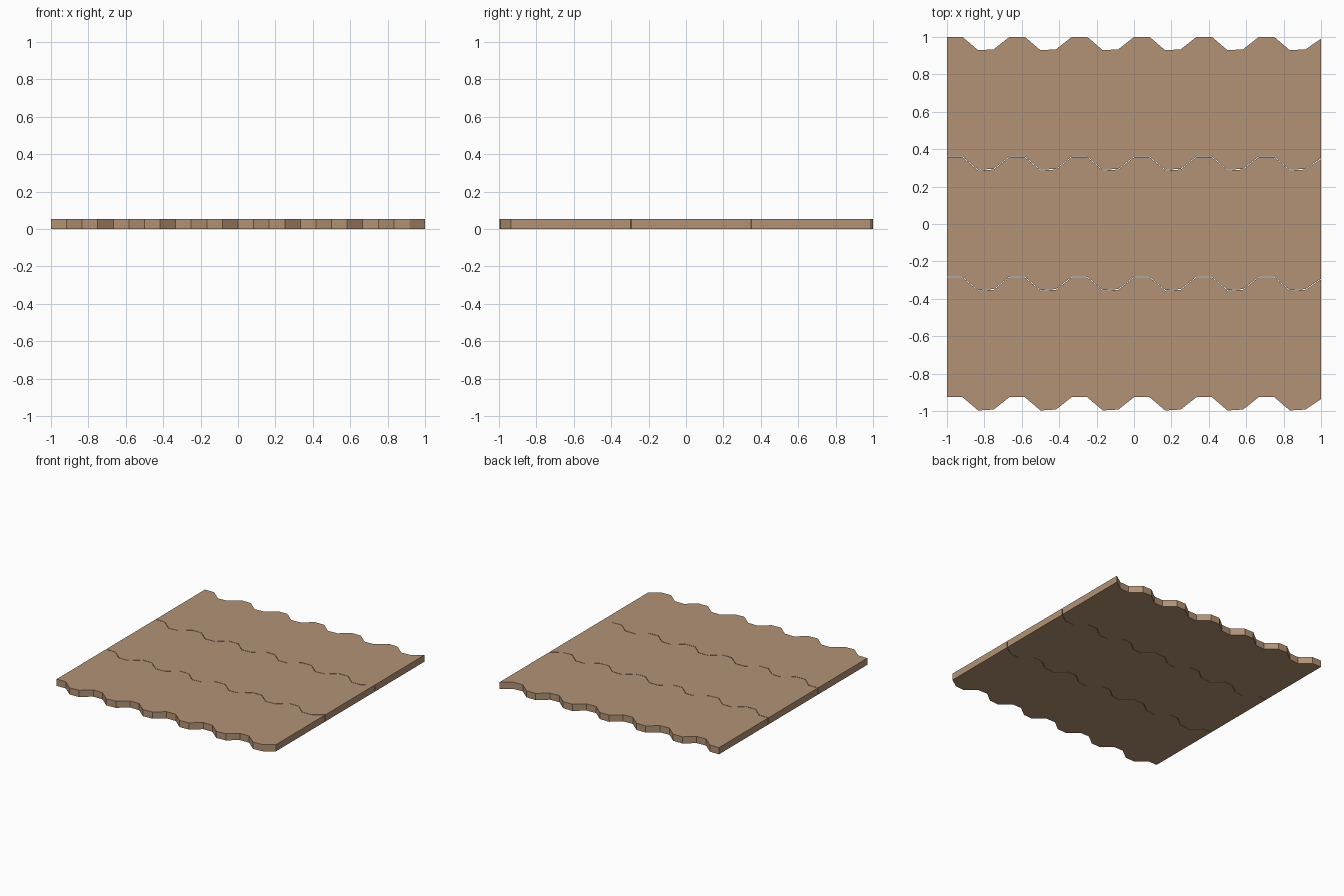
import bpy, bmesh

if "Cube" in bpy.data.objects:
    bpy.data.objects.remove(bpy.data.objects["Cube"])

STEPS = 24
HEIGHT = 0.055
WAVE = [0.0, 0.0, -0.071, -0.066]   # repeating edge profile

mat = bpy.data.materials.new("tan_wood")
mat.diffuse_color = (0.45, 0.29, 0.18, 1)
mat.use_nodes = True
mat.node_tree.nodes["Principled BSDF"].inputs["Base Color"].default_value = mat.diffuse_color


def wave(i):
    return -0.01 if i == STEPS else WAVE[i % 4]


def wavy_board(name, y_front, y_back):
    """Flat board whose front and back edges follow the same stepped wave."""
    bm = bmesh.new()
    rows = []
    for y in (y_front, y_back):
        rows.append([bm.verts.new((-1 + 2 * i / STEPS, y + wave(i), 0))
                     for i in range(STEPS + 1)])
    a, b = rows
    faces = [bm.faces.new((a[i], a[i + 1], b[i + 1], b[i])) for i in range(STEPS)]
    top = bmesh.ops.extrude_face_region(bm, geom=faces, use_keep_orig=True)
    verts = [v for v in top["geom"] if isinstance(v, bmesh.types.BMVert)]
    bmesh.ops.translate(bm, verts=verts, vec=(0, 0, HEIGHT))
    bmesh.ops.recalc_face_normals(bm, faces=bm.faces)
    # merge the flat strips into single top and bottom faces
    bmesh.ops.dissolve_limit(bm, angle_limit=0.01, verts=bm.verts, edges=bm.edges)
    mesh = bpy.data.meshes.new(name)
    bm.to_mesh(mesh)
    bm.free()
    mesh.materials.append(mat)
    obj = bpy.data.objects.new(name, mesh)
    bpy.context.collection.objects.link(obj)


# Three interlocking boards with hairline joints
wavy_board("back_board", 0.361, 1.0)
wavy_board("middle_board", -0.282, 0.357)
wavy_board("front_board", -0.926, -0.286)
